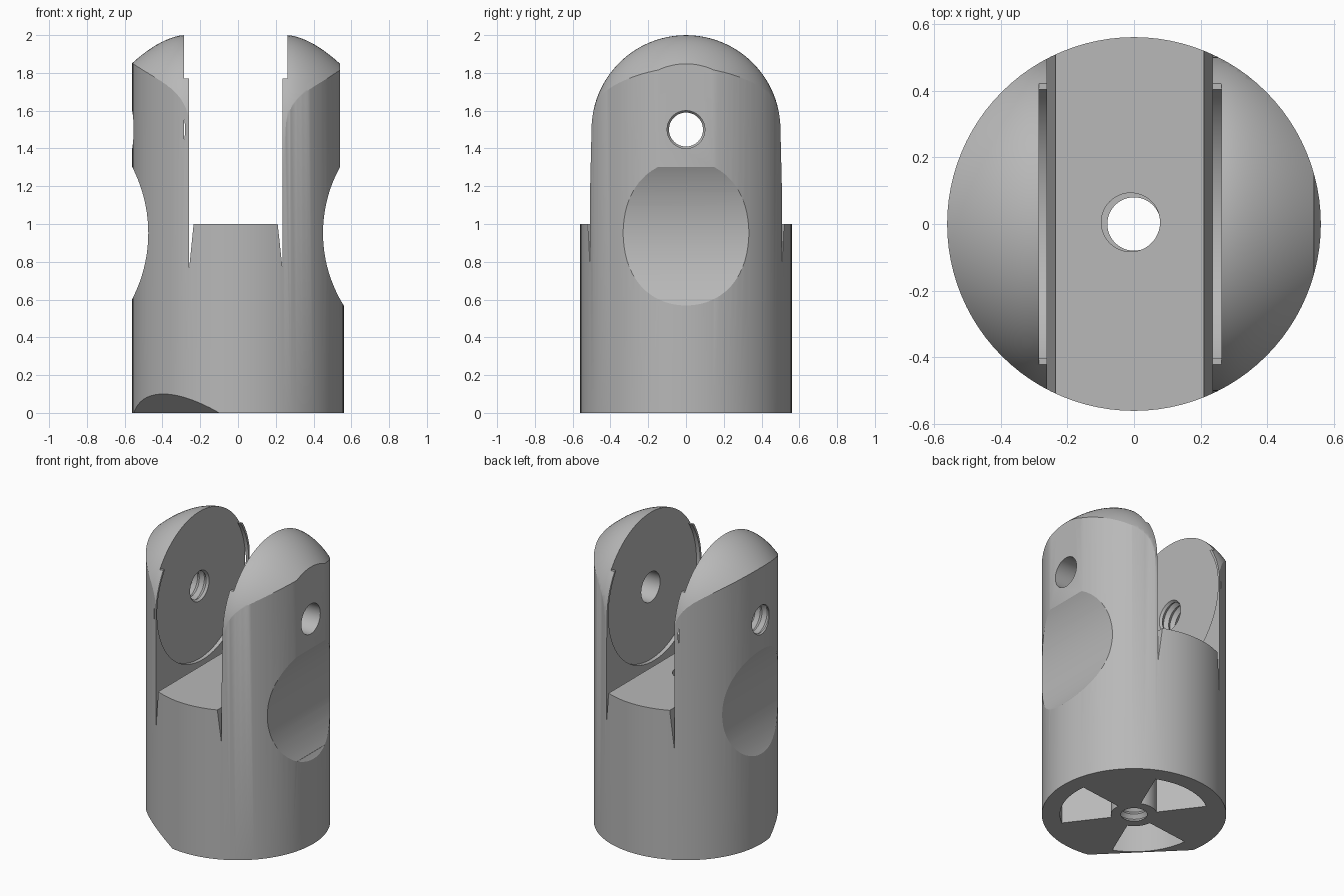
import bpy, bmesh
from math import sin, cos, pi, radians, sqrt
from mathutils import Vector

if "Cube" in bpy.data.objects:
    bpy.data.objects.remove(bpy.data.objects["Cube"])

R = 0.56        # body radius
PIVOT = 1.5     # height of the pin axis
MID = -0.012    # centre of the fork slot

metal = bpy.data.materials.new("plain_grey")
metal.use_nodes = True
GREY = (0.48, 0.48, 0.48, 1)
metal.diffuse_color = GREY
metal.node_tree.nodes["Principled BSDF"].inputs["Base Color"].default_value = GREY


def loft(name, rings):
    """Closed solid through a list of equal-length point rings."""
    bm = bmesh.new()
    loops = [[bm.verts.new(p) for p in ring] for ring in rings]
    n = len(loops[0])
    for a, b in zip(loops, loops[1:]):
        for i in range(n):
            j = (i + 1) % n
            bm.faces.new((a[i], a[j], b[j], b[i]))
    bm.faces.new(loops[0])
    bm.faces.new(loops[-1])
    bmesh.ops.recalc_face_normals(bm, faces=bm.faces)
    mesh = bpy.data.meshes.new(name)
    bm.to_mesh(mesh)
    bm.free()
    mesh.materials.append(metal)
    obj = bpy.data.objects.new(name, mesh)
    bpy.context.collection.objects.link(obj)
    return obj


def lathe(name, axis, centre, profile, sides=48):
    """Solid of (radius, position) steps along the x, y or z axis."""
    def point(r, t, i):
        u, v = r * cos(2 * pi * i / sides), r * sin(2 * pi * i / sides)
        p = {"x": (t, u, v), "y": (u, t, v), "z": (u, v, t)}[axis]
        return Vector(centre) + Vector(p)
    return loft(name, [[point(r, t, i) for i in range(sides)] for r, t in profile])


def extrude_y(name, outline, half=0.8):
    return loft(name, [[(x, y, z) for x, z in outline] for y in (-half, half)])


def box(name, x0, x1, z0, z1):
    return extrude_y(name, [(x0, z0), (x1, z0), (x1, z1), (x0, z1)])


def thread(start, end, low, high, pitch=0.05):
    count = int((end - start) / pitch * 2)
    return [(high if i % 2 else low, start + i * pitch / 2) for i in range(count + 1)]


def combine(target, tool, operation="DIFFERENCE"):
    mod = target.modifiers.new("cut", "BOOLEAN")
    mod.operation = operation
    mod.solver = "EXACT"
    mod.object = tool
    bpy.context.view_layer.objects.active = target
    bpy.ops.object.modifier_apply(modifier=mod.name)
    bpy.data.objects.remove(tool)


# Cylindrical body
body = lathe("fork_body", "z", (0, 0, 0), [(R, 0), (R, 2.1)], 96)


# Rounded fork tips: arched section that shrinks away from the slot
def arch(x):
    d = max(abs(x - MID) - 0.27, 0)
    r = 0.5 - 0.15 * (d / 0.28) ** 1.7
    arc = [(r * cos(pi * i / 48), PIVOT + r * sin(pi * i / 48)) for i in range(49)]
    left = [(-0.512, 1.01), (-0.7, 1.005), (-0.7, -0.1)]
    right = [(-y, z) for y, z in reversed(left)]
    return [(x, y, z) for y, z in right + arc + left]


steps = [0.27 + 0.025 * i for i in range(14)]
stations = [MID - d for d in reversed(steps)] + [MID + d for d in steps]
combine(body, loft("tip_envelope", [arch(x) for x in stations]), "INTERSECT")

# Fork slot with a narrow V groove beside each prong
combine(body, extrude_y("slot_cutter", [
    (-0.26, 2.2), (-0.26, 0.75), (-0.235, 1), (0.21, 1), (0.235, 0.77), (0.235, 2.2)]))

# Round seat sunk into the inner faces, open at the top
combine(body, lathe("seat_cutter", "x", (0, 0, PIVOT), [(0.485, -0.285), (0.485, 0.262)], 80))
combine(body, box("seat_top_cutter", -0.285, 0.262, 1.77, 2.3))

# Flat on the left side, then a concave scoop on each side
combine(body, box("flat_cutter", 0.54, 0.9, 0.6, 2.3))
for depth, radius, side in ((0.45, 0.725, 1), (0.475, 0.76, -1)):
    centre = (side * (depth + radius), 0, 0.952)
    combine(body, lathe("scoop_cutter", "y", centre, [(radius, -0.8), (radius, 0.8)], 128))

# Pin holes: plain on the left, threaded on the right
combine(body, lathe("pin_hole_cutter", "x", (0, 0, PIVOT), [(0.1, 0), (0.1, 0.8)]))
combine(body, lathe("pin_thread_cutter", "x", (0, 0, PIVOT), thread(-0.7, -0.1, 0.09, 0.108)))

# Vertical bore, threaded at the bottom
combine(body, lathe("bore_cutter", "z", (-0.01, 0.005, 0), [(0.088, 0.4), (0.088, 1.2)]))
combine(body, lathe("bore_thread_cutter", "z", (0, 0, 0), thread(-0.05, 0.5, 0.08, 0.1)))

# Three wedge pockets in the underside
for middle in (97, -23, -143):
    angles = [radians(middle - 30 + 5 * i) for i in range(13)]
    outline = [(0.45 * cos(a), 0.45 * sin(a)) for a in angles]
    outline += [(0.14 * cos(a), 0.14 * sin(a)) for a in reversed(angles)]
    combine(body, loft("pocket_cutter", [[(x, y, z) for x, y in outline] for z in (-0.1, 0.4)]))

# Bevelled corner at the foot
out, along = Vector((-1, -1, 0)) / sqrt(2), Vector((1, -1, 0)) / sqrt(2)
combine(body, loft("foot_bevel_cutter", [
    [out * r + along * s + Vector((0, 0, z)) for r, z in ((0.36, -0.1), (0.66, 0.2), (0.8, -0.1))]
    for s in (-0.7, 0.7)]))

bpy.ops.object.select_all(action="DESELECT")
body.select_set(True)
bpy.context.view_layer.objects.active = body
bpy.ops.object.shade_smooth_by_angle(angle=radians(25))
